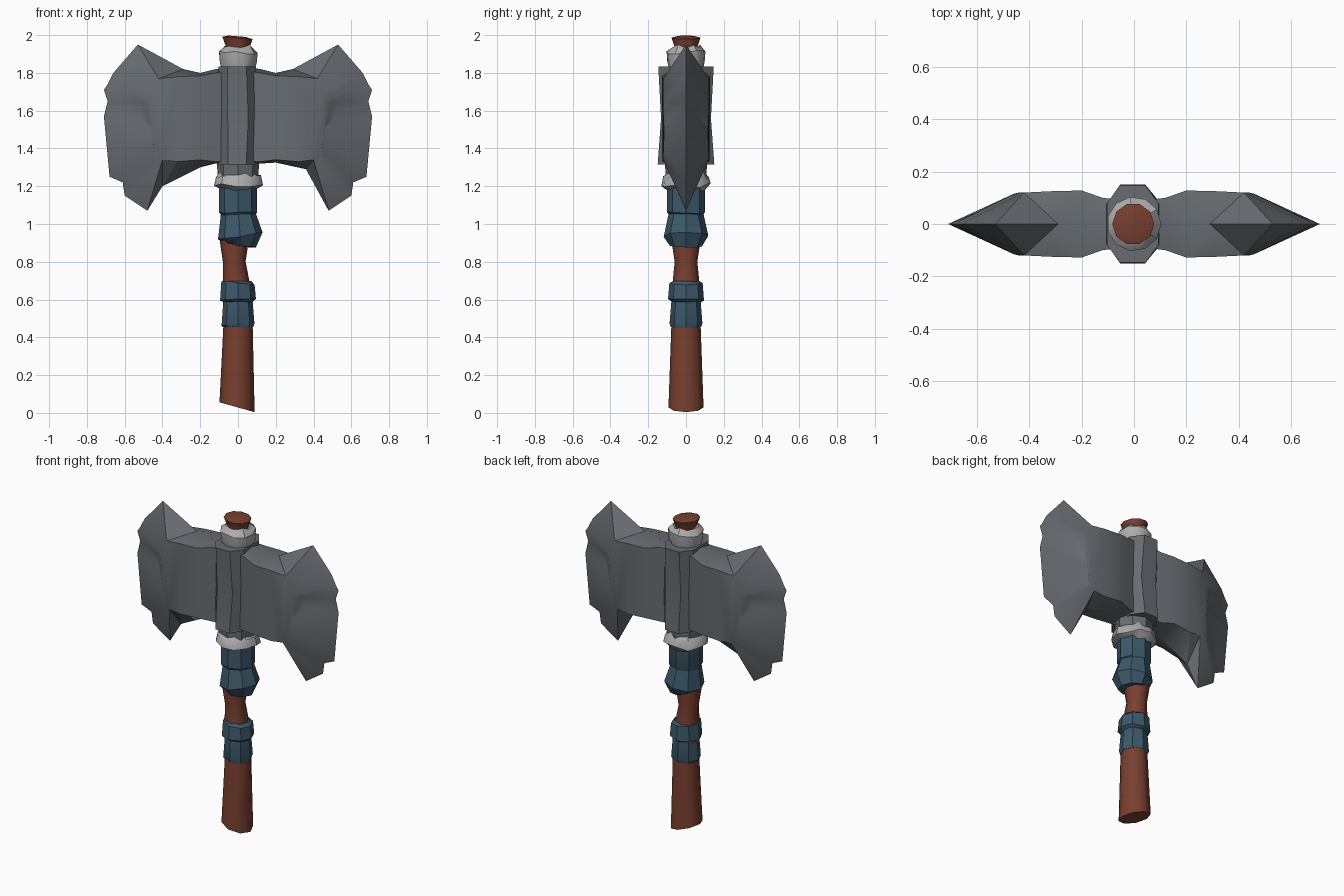
import bpy, bmesh, math, random

random.seed(4)
if "Cube" in bpy.data.objects:
    bpy.data.objects.remove(bpy.data.objects["Cube"], do_unlink=True)


def material(name, rgb):
    m = bpy.data.materials.new(name)
    m.use_nodes = True
    m.diffuse_color = (*rgb, 1)
    m.node_tree.nodes["Principled BSDF"].inputs["Base Color"].default_value = (*rgb, 1)
    return m


STEEL = material("dark steel", (0.135, 0.15, 0.165))
SILVER = material("pale metal", (0.42, 0.42, 0.42))
LEATHER = material("blue leather", (0.045, 0.10, 0.145))
WOOD = material("red brown wood", (0.19, 0.05, 0.028))


def finish(bm, name, mat, angle):
    bmesh.ops.recalc_face_normals(bm, faces=bm.faces)
    mesh = bpy.data.meshes.new(name)
    bm.to_mesh(mesh)
    bm.free()
    mesh.materials.append(mat)
    ob = bpy.data.objects.new(name, mesh)
    bpy.context.collection.objects.link(ob)
    bpy.ops.object.select_all(action='DESELECT')
    ob.select_set(True)
    bpy.context.view_layer.objects.active = ob
    bpy.ops.object.shade_smooth_by_angle(angle=math.radians(angle))
    return ob


def bridge(bm, a, b):
    n = len(a)
    for i in range(n):
        bm.faces.new((a[i], a[(i + 1) % n], b[(i + 1) % n], b[i]))


def loft(name, mat, rings, sides=8, jag=0.0, angle=35):
    """Rings are (z, radius, x offset, z slope along x)."""
    bm = bmesh.new()
    loops = []
    for z, r, cx, slope in rings:
        loop = []
        for i in range(sides):
            a = math.tau * i / sides
            x = r * math.cos(a)
            wobble = random.uniform(-jag, jag)
            loop.append(bm.verts.new((x + cx, r * math.sin(a), z + slope * x + wobble)))
        loops.append(loop)
    for a, b in zip(loops, loops[1:]):
        bridge(bm, a, b)
    bm.faces.new(loops[0][::-1])
    bm.faces.new(loops[-1])
    return finish(bm, name, mat, angle)


# Wooden shaft and its flared top
loft("shaft", WOOD, [(0.03, .093, -.005, -.28), (0.45, .078, 0, 0), (0.70, .07, -.01, 0),
                     (0.80, .06, -.02, 0), (0.90, .075, -.02, 0), (1.90, .07, 0, 0)], angle=50)
loft("shaft_top", WOOD, [(1.88, .06, 0, 0), (1.94, .064, 0, 0), (1.985, .08, -.003, -.08),
                         (1.994, .045, -.005, -.08)], sides=10, angle=50)

# Leather wraps, each a flared band
loft("lower_wrap", LEATHER, [(.455, .08, 0, 0), (.47, .087, 0, .08), (.60, .077, 0, 0)], jag=.004)
loft("lower_wrap_band", LEATHER, [(.585, .075, 0, 0), (.60, .095, 0, .05), (.69, .088, 0, -.1),
                                  (.695, .07, 0, 0)], jag=.004)
loft("upper_wrap_flare", LEATHER, [(.885, .085, .01, -.1), (.935, .118, .012, .15),
                                   (1.07, .088, 0, 0)], jag=.005)
loft("upper_wrap", LEATHER, [(1.04, .085, 0, 0), (1.06, .10, 0, 0), (1.21, .10, 0, 0)], jag=.004)

# Ragged metal collars above and below the head
loft("lower_collar", SILVER, [(1.185, .095, 0, 0), (1.205, .132, 0, 0), (1.245, .122, 0, 0),
                              (1.27, .10, 0, 0)], sides=11, jag=.014)
loft("upper_collar", SILVER, [(1.82, .09, 0, 0), (1.85, .10, 0, 0), (1.91, .104, 0, 0),
                              (1.94, .075, 0, 0), (1.93, .06, 0, 0)], sides=11, jag=.012)
loft("head_base", STEEL, [(1.25, .108, 0, 0), (1.34, .112, 0, 0)])

# Central socket: eight-sided column with a narrower waist
bm = bmesh.new()
section = [(.05, .15), (.1, .08), (.1, -.08), (.05, -.15),
           (-.05, -.15), (-.1, -.08), (-.1, .08), (-.05, .15)]
levels = [(1.315, 1.0, -.005), (1.56, .88, 0), (1.835, .98, -.005)]
loops = [[bm.verts.new((x * (2 - s) * .97 + dx, y * s, z)) for x, y in section]
         for z, s, dx in levels]
for a, b in zip(loops, loops[1:]):
    bridge(bm, a, b)
bm.faces.new(loops[0])
bm.faces.new(loops[-1])
finish(bm, "socket", STEEL, 30)

# Blades: sharp outline in the middle plane, raised cheek on each face
# Each row is the edge (x, z) and the matching cheek point (x, z, half thickness)
BLADE = [
    ((.04, 1.83), (.04, 1.81, .09)),
    ((.12, 1.82), (.12, 1.80, .10)),
    ((.20, 1.80), (.20, 1.785, .128)),
    ((.29, 1.82), (.32, 1.78, .125)),
    ((.53, 1.95), (.42, 1.77, .12)),
    ((.66, 1.80), (.44, 1.70, .12)),
    ((.69, 1.74), (.47, 1.66, .11)),
    ((.71, 1.71), (.50, 1.64, .085)),
    ((.69, 1.65), (.52, 1.58, .06)),
    ((.71, 1.57), (.46, 1.51, .115)),
    ((.68, 1.25), (.44, 1.38, .12)),
    ((.61, 1.22), (.43, 1.36, .12)),
    ((.60, 1.15), (.42, 1.35, .12)),
    ((.48, 1.07), (.40, 1.34, .12)),
    ((.36, 1.29), (.32, 1.33, .122)),
    ((.20, 1.325), (.20, 1.34, .128)),
    ((.12, 1.32), (.12, 1.33, .10)),
    ((.04, 1.32), (.04, 1.33, .09)),
]
for side, name in ((1, "left_blade"), (-1, "right_blade")):
    bm = bmesh.new()
    edge = [bm.verts.new((side * e[0], 0, e[1])) for e, c in BLADE]
    if side < 0:
        edge[14].co = (-.40, 0, 1.20)   # the right blade is fuller underneath
        edge[15].co.z = 1.30
    for face in (1, -1):
        cheek = [bm.verts.new((side * c[0], face * c[2], c[1])) for e, c in BLADE]
        bridge(bm, edge, cheek)
        # Strips across the cheek from the top row to the bottom row
        n = len(cheek)
        for i in range(n // 2 - 1):
            bm.faces.new((cheek[i], cheek[i + 1], cheek[n - 2 - i], cheek[n - 1 - i]))
    bmesh.ops.triangulate(bm, faces=bm.faces)
    finish(bm, name, STEEL, 28)
